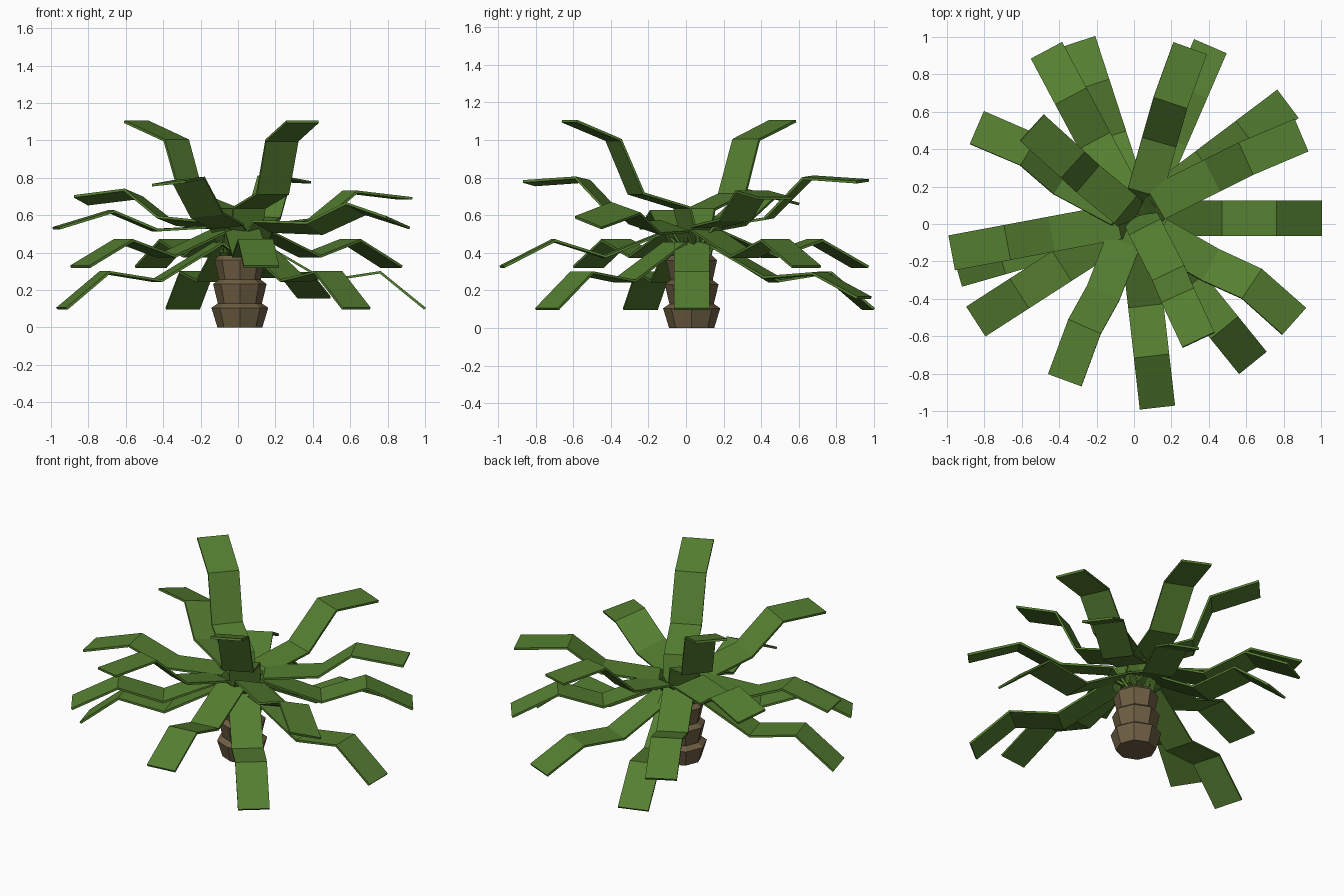
import bpy, bmesh
from math import cos, sin, pi, radians
from mathutils import Vector

if "Cube" in bpy.data.objects:
    bpy.data.objects.remove(bpy.data.objects["Cube"])

CX, CY = 0.01, 0.03          # trunk axis
WIDTH, THICK = 0.19, 0.014   # leaf strip size


def material(name, color):
    m = bpy.data.materials.new(name)
    m.diffuse_color = (*color, 1)
    m.use_nodes = True
    m.node_tree.nodes["Principled BSDF"].inputs["Base Color"].default_value = m.diffuse_color
    return m


def add_object(name, bm, mat):
    me = bpy.data.meshes.new(name)
    bm.to_mesh(me)
    bm.free()
    me.materials.append(mat)
    ob = bpy.data.objects.new(name, me)
    bpy.context.collection.objects.link(ob)
    return ob


bark = material("bark", (0.16, 0.115, 0.058))
leaf = material("leaf", (0.09, 0.21, 0.03))


# Trunk: eight-sided stack of three flaring rings
def trunk(profile, sides=8):
    bm = bmesh.new()
    rings = [[bm.verts.new((CX + r * cos(2 * pi * i / sides),
                            CY + r * sin(2 * pi * i / sides), z))
              for i in range(sides)] for r, z in profile]
    for a, b in zip(rings, rings[1:]):
        for i in range(sides):
            j = (i + 1) % sides
            bm.faces.new((a[i], a[j], b[j], b[i]))
    bm.faces.new(rings[0][::-1])
    bm.faces.new(rings[-1])
    return add_object("trunk", bm, bark)


trunk([(0.12, 0), (0.152, 0.105), (0.118, 0.128), (0.143, 0.232),
       (0.112, 0.255), (0.135, 0.36), (0.11, 0.385)])


# Frond: bent flat strip along a path, optionally rolled sideways
def frond(name, path, roll=0.0):
    pts = [Vector(p) for p in path]
    bm = bmesh.new()
    rows = []
    for i, p in enumerate(pts):
        d = pts[min(i + 1, len(pts) - 1)] - pts[max(i - 1, 0)]
        side = Vector((-d.y, d.x, 0)).normalized() * WIDTH / 2
        side.z = roll * WIDTH / 2
        rows.append((bm.verts.new(p - side), bm.verts.new(p + side)))
    for (a, b), (c, d) in zip(rows, rows[1:]):
        bm.faces.new((a, c, d, b))
    ob = add_object(name, bm, leaf)
    mod = ob.modifiers.new("thickness", "SOLIDIFY")
    mod.thickness = THICK
    mod.offset = 0


# Lower tiers: same (radius, height) profile turned to several angles
tiers = {
    "low": ([0, 108, 196, 309],
            [(0.04, 0.39), (0.12, 0.45), (0.46, 0.25), (0.75, 0.295), (0.99, 0.10)]),
    "low_back": ([66.6],
                 [(0.04, 0.39), (0.12, 0.45), (0.46, 0.27), (0.74, 0.29), (1.0, 0.16)]),
    "middle": ([37, 118, 212.8, 276.5],
               [(0.04, 0.40), (0.12, 0.52), (0.47, 0.38), (0.74, 0.465), (1.015, 0.325)]),
    "upper": ([190.6],
              [(0.03, 0.40), (0.10, 0.54), (0.46, 0.52), (0.70, 0.62), (1.0, 0.53)]),
}
for tier, (angles, profile) in tiers.items():
    for n, ang in enumerate(angles, 1):
        a = radians(ang)
        frond(f"{tier}_frond_{n}",
              [(CX + r * cos(a), CY + r * sin(a), z) for r, z in profile])

# High arching fronds, each with its own path
frond("high_frond_back", [(0.03, 0.07, 0.40), (0.06, 0.17, 0.54), (0.135, 0.44, 0.585),
                          (0.195, 0.65, 0.80), (0.30, 0.94, 0.78)], 0.05)
frond("high_frond_front", [(0.0, 0.02, 0.40), (-0.06, -0.10, 0.54), (-0.165, -0.37, 0.60),
                           (-0.265, -0.55, 0.79), (-0.37, -0.835, 0.77)], 0.1)
frond("high_frond_left", [(-0.03, 0.05, 0.40), (-0.08, 0.08, 0.54), (-0.38, 0.24, 0.57),
                          (-0.56, 0.395, 0.715), (-0.84, 0.515, 0.68)], 0.22)
frond("high_frond_right", [(0.04, 0.04, 0.40), (0.12, 0.11, 0.54), (0.42, 0.26, 0.575),
                           (0.60, 0.35, 0.725), (0.895, 0.475, 0.69)])
frond("upper_frond_right", [(0.05, 0.0, 0.40), (0.13, -0.06, 0.54), (0.41, -0.22, 0.53),
                            (0.63, -0.32, 0.635), (0.855, -0.52, 0.56)], -0.3)

# Two tall upright fronds at the crown
frond("crown_frond_back", [(0.0, 0.04, 0.40), (-0.05, 0.08, 0.63), (-0.25, 0.245, 0.71),
                           (-0.33, 0.32, 1.0), (-0.545, 0.515, 1.10)])
frond("crown_frond_front", [(0.03, 0.04, 0.40), (0.06, -0.02, 0.64), (0.185, -0.265, 0.715),
                            (0.235, -0.385, 1.0), (0.345, -0.62, 1.10)])
